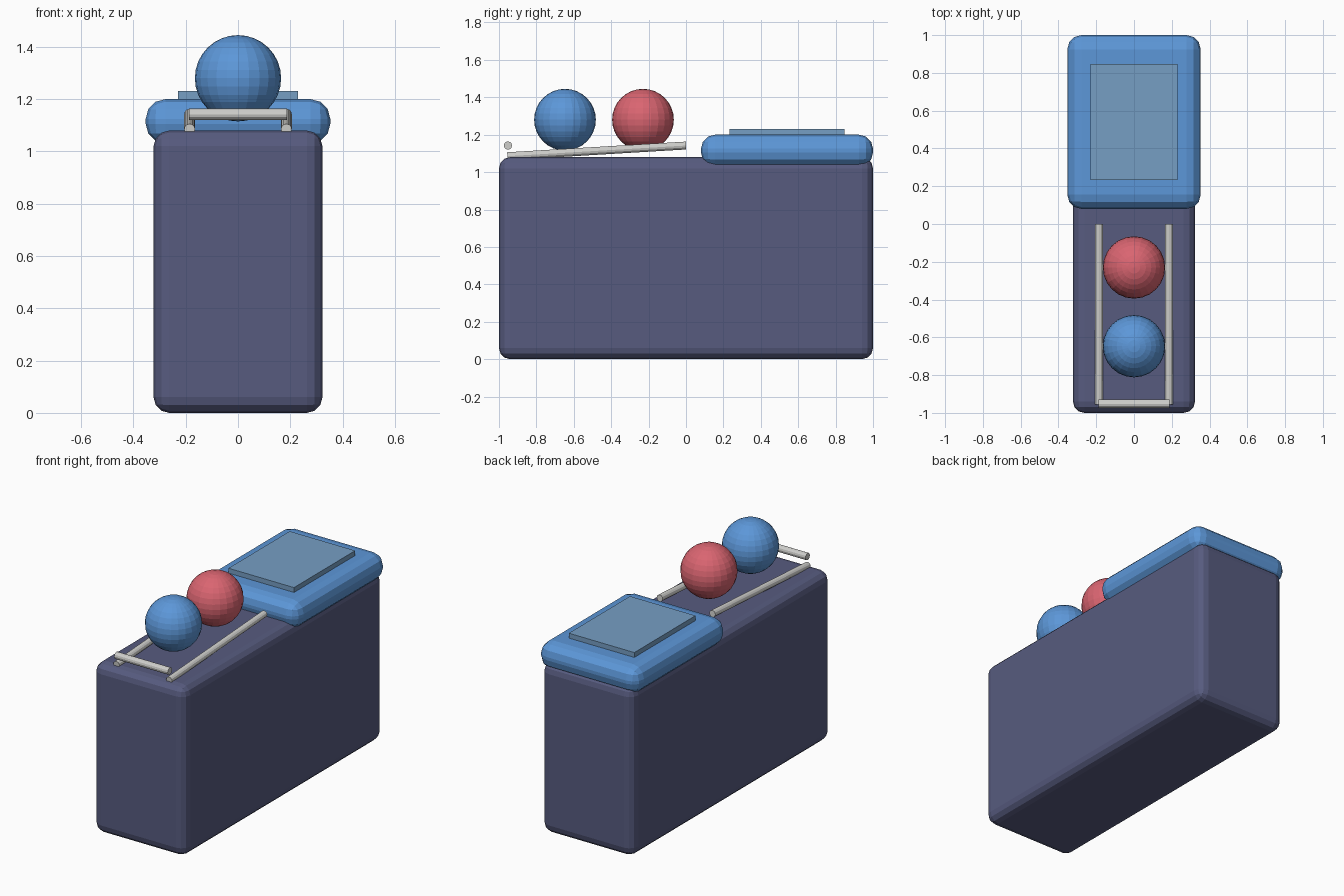
import bpy
from mathutils import Vector

cube = bpy.data.objects.get("Cube")
if cube:
    bpy.data.objects.remove(cube, do_unlink=True)


def make_material(name, rgb):
    mat = bpy.data.materials.new(name)
    mat.use_nodes = True
    mat.diffuse_color = (*rgb, 1)
    mat.node_tree.nodes["Principled BSDF"].inputs["Base Color"].default_value = (*rgb, 1)
    return mat


slate = make_material("slate", (0.095, 0.105, 0.212))
blue = make_material("blue", (0.108, 0.31, 0.69))
pale_blue = make_material("pale_blue", (0.18, 0.342, 0.552))
red = make_material("red", (0.7, 0.13, 0.165))
silver = make_material("silver", (0.62, 0.62, 0.6))


def finish(name, mat):
    obj = bpy.context.object
    obj.name = obj.data.name = name
    obj.data.materials.append(mat)
    return obj


def box(name, low, high, mat, bevel=0, segments=3):
    low, high = Vector(low), Vector(high)
    bpy.ops.mesh.primitive_cube_add(size=1, location=(low + high) / 2)
    obj = finish(name, mat)
    obj.scale = high - low
    bpy.ops.object.transform_apply(location=False, rotation=False, scale=True)
    if bevel:
        mod = obj.modifiers.new("rounded_edges", "BEVEL")
        mod.width, mod.segments = bevel, segments
    return obj


def rod(name, start, end, radius, mat):
    start, end = Vector(start), Vector(end)
    axis = end - start
    bpy.ops.mesh.primitive_cylinder_add(vertices=12, radius=radius, depth=axis.length,
                                        location=(start + end) / 2)
    obj = finish(name, mat)
    obj.rotation_euler = axis.to_track_quat("Z", "Y").to_euler()
    return obj


def ball(name, y, mat):
    bpy.ops.mesh.primitive_uv_sphere_add(segments=24, ring_count=16, radius=0.165,
                                         location=(0, y, 1.28))
    return finish(name, mat)


# Tall base block and the overhanging rounded cushion with its raised panel
box("base_block", (-0.323, -1, 0), (0.323, 1, 1.08), slate, 0.06)
box("cushion", (-0.353, 0.08, 1.03), (0.353, 1, 1.2), blue, 0.075)
box("cushion_panel", (-0.23, 0.233, 1.17), (0.23, 0.847, 1.231), pale_blue)

# Balls over the sloping rails
ball("front_ball", -0.647, blue)
ball("rear_ball", -0.23, red)

# Mirrored rails and the cross bar at the front
for side, x in (("left", 0.185), ("right", -0.185)):
    rod(side + "_rail", (x, -0.955, 1.085), (x, 0, 1.142), 0.021, silver)
rod("cross_bar", (-0.188, -0.952, 1.142), (0.188, -0.952, 1.142), 0.022, silver)
